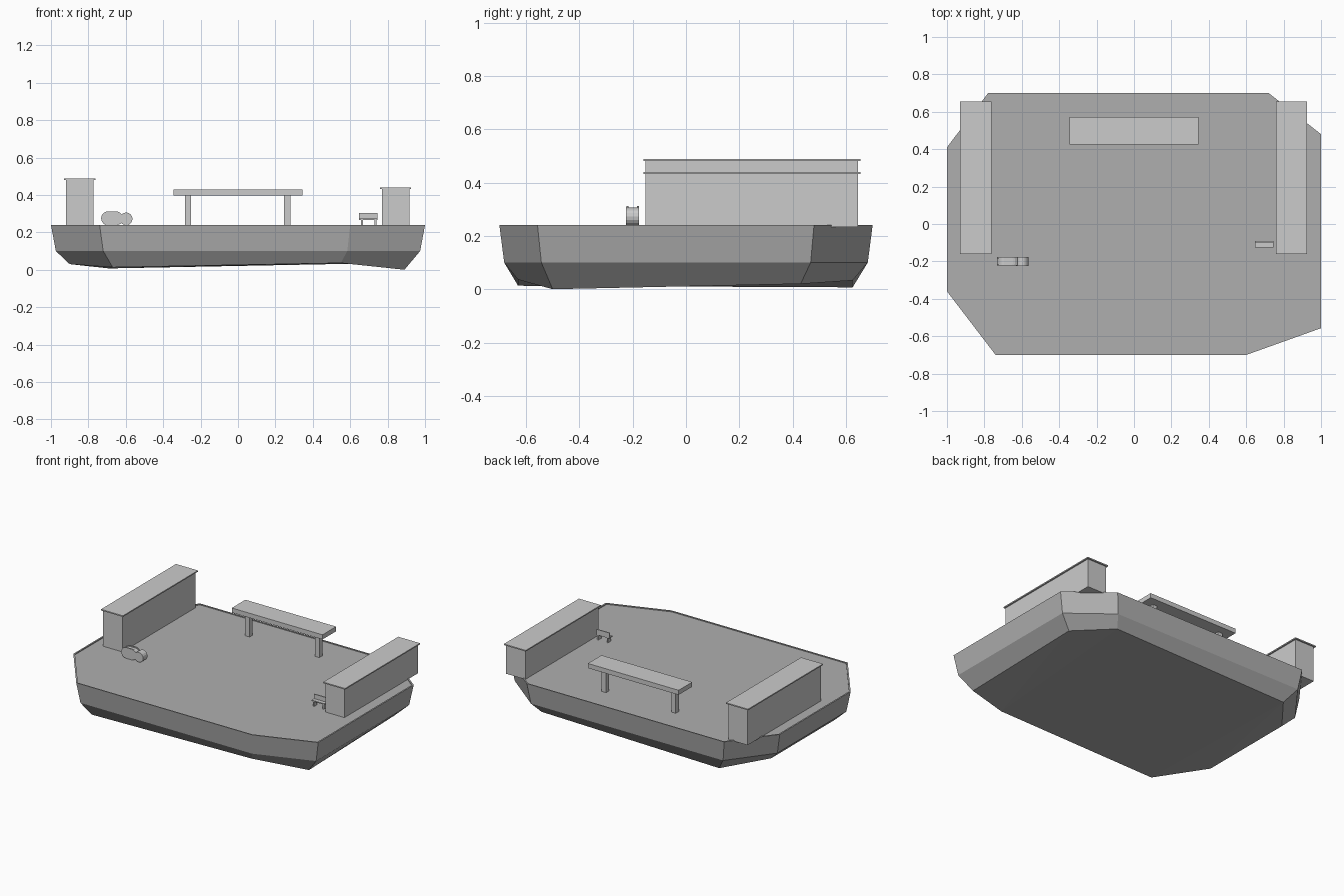
import bpy, bmesh, math

if "Cube" in bpy.data.objects:
    bpy.data.objects.remove(bpy.data.objects["Cube"])


def grey(name, v):
    mat = bpy.data.materials.new(name)
    mat.diffuse_color = (v, v, v, 1)
    mat.use_nodes = True
    mat.node_tree.nodes["Principled BSDF"].inputs["Base Color"].default_value = mat.diffuse_color
    return mat


DARK = grey("dark_grey", 0.43)
MID = grey("mid_grey", 0.59)


def mesh_object(name, bm, mat):
    bmesh.ops.recalc_face_normals(bm, faces=bm.faces)
    mesh = bpy.data.meshes.new(name)
    bm.to_mesh(mesh)
    bm.free()
    mesh.materials.append(mat)
    ob = bpy.data.objects.new(name, mesh)
    bpy.context.collection.objects.link(ob)
    return ob


def loft(name, rings, mat):
    """Closed solid through rings with equal point counts."""
    bm = bmesh.new()
    vs = [[bm.verts.new(p) for p in r] for r in rings]
    n = len(rings[0])
    for a, b in zip(vs, vs[1:]):
        for i in range(n):
            j = (i + 1) % n
            bm.faces.new((a[i], a[j], b[j], b[i]))
    cap = bm.faces.new(vs[0][::-1])
    bm.faces.new(vs[-1])
    bmesh.ops.triangulate(bm, faces=[cap])
    return mesh_object(name, bm, mat)


def box(name, x0, x1, y0, y1, z0, z1, mat=MID):
    ring = lambda z: [(x0, y0, z), (x1, y0, z), (x1, y1, z), (x0, y1, z)]
    return loft(name, [ring(z0), ring(z1)], mat)


def prism_y(name, profile, y0, y1, mat=MID):
    return loft(name, [[(x, y, z) for x, z in profile] for y in (y0, y1)], mat)


def capsule(xa, xb, z, r, n=8):
    """Stadium outline in x/z between centres xa and xb."""
    pts = []
    for cx, start in ((xb, -90), (xa, 90)):
        for i in range(n + 1):
            a = math.radians(start + 180 * i / n)
            pts.append((cx + r * math.cos(a), z + r * math.sin(a)))
    return pts


# Faceted floating base: irregular octagon tapering downwards,
# with a thin rim around a slightly sunken deck
outline = [(-0.74, -0.70), (0.60, -0.70), (1.0, -0.557), (1.0, 0.48),
           (0.72, 0.70), (-0.78, 0.70), (-1.0, 0.41), (-1.0, -0.36)]
bottom = [(-0.67, -0.63, 0.013), (0.55, -0.63, 0.036), (0.89, -0.50, 0.0),
          (0.89, 0.43, 0.02), (0.66, 0.625, 0.033), (-0.69, 0.625, 0.007),
          (-0.90, 0.36, 0.03), (-0.90, -0.33, 0.03)]


def ring(s, z):
    return [(x * s, y * s, z) for x, y in outline]


loft("base_hull", [bottom, ring(0.974, 0.10), ring(1.0, 0.24),
                   ring(0.99, 0.24), ring(0.99, 0.234)], DARK)

# Long side counters with overhanging tops
for side, x0, x1, top in (("left", -0.92, -0.773, 0.48),
                          ("right", 0.77, 0.916, 0.432)):
    box(side + "_counter", x0, x1, -0.152, 0.645, 0.234, top)
    box(side + "_counter_top", x0 - 0.01, x1 + 0.01, -0.16, 0.655, top, top + 0.008)

# Rear table
box("table_top", -0.345, 0.345, 0.425, 0.573, 0.398, 0.43)
for side, x in (("left", -0.267), ("right", 0.263)):
    box(side + "_table_leg", x - 0.017, x + 0.017, 0.483, 0.517, 0.234, 0.398)

# Small bench with a backrest by the right counter
box("bench_seat", 0.647, 0.745, -0.125, -0.092, 0.266, 0.273)
box("bench_back", 0.647, 0.745, -0.099, -0.092, 0.27, 0.304)
for side, x in (("left", 0.662), ("right", 0.735)):
    box(side + "_bench_leg", x - 0.005, x + 0.005, -0.125, -0.092, 0.234, 0.268)

# Rounded bundle by the left counter
prism_y("bundle_body", capsule(-0.696, -0.648, 0.272, 0.033), -0.218, -0.182)
for side, y in (("front", -0.223), ("back", -0.184)):
    prism_y(side + "_bundle_plate", capsule(-0.695, -0.653, 0.275, 0.037), y, y + 0.008)
prism_y("bundle_roll", capsule(-0.598, -0.598, 0.272, 0.034), -0.225, -0.177)
